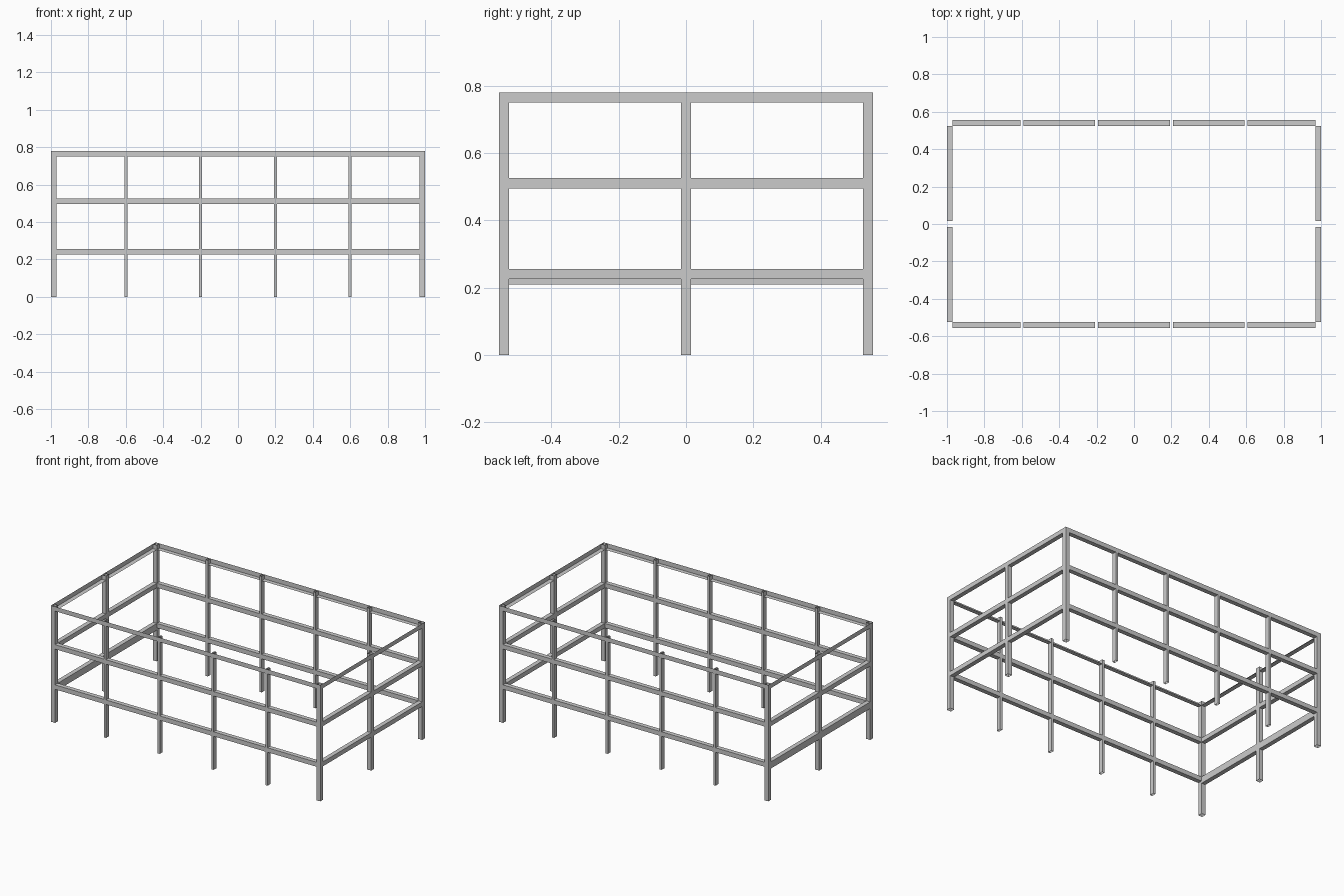
import bpy

if "Cube" in bpy.data.objects:
    bpy.data.objects.remove(bpy.data.objects["Cube"])

X, Y, T, H = 1.0, 0.555, 0.03, 0.78   # half length, half width, bar size, height
W = 0.016                             # width of the slim posts


def mesh(name, verts, faces):
    me = bpy.data.meshes.new(name)
    me.from_pydata(verts, [], faces)
    ob = bpy.data.objects.new(name, me)
    bpy.context.collection.objects.link(ob)
    return ob


BOTTOM, TOP = (0, 3, 2, 1), (4, 5, 6, 7)
FRONT, RIGHT, BACK, LEFT = (0, 1, 5, 4), (1, 2, 6, 5), (2, 3, 7, 6), (3, 0, 4, 7)


def bar(name, x, y, z, faces):
    """Bar between (min, max) ranges, made of the chosen sheet faces."""
    verts = [(a, b, c) for c in z for a, b in
             ((x[0], y[0]), (x[1], y[0]), (x[1], y[1]), (x[0], y[1]))]
    return mesh(name, verts, faces)


def span(c, w):
    return (c - w / 2, c + w / 2)


TUBE = [FRONT, RIGHT, BACK, LEFT]
post_x = [-X + T / 2, -0.6, -0.2, 0.2, 0.6, X - T / 2]
post_w = [T, W, W, W, W, T]
post_y = [-Y + T / 2, 0, Y - T / 2]

# Upright posts, open at the ends
for side, y in (("front", post_y[0]), ("back", post_y[2])):
    for i, (x, w) in enumerate(zip(post_x, post_w)):
        bar(f"{side}_post_{i + 1}", span(x, w), span(y, T), (0, H), TUBE)
for side, x in (("left", post_x[0]), ("right", post_x[-1])):
    bar(f"{side}_middle_post", span(x, T), span(0, T), (0, H), TUBE)

# Rails between posts: closed section below, angle section (outer + bottom) on top
for level, z0 in (("lower", 0.225), ("middle", 0.495), ("top", 0.75)):
    top = level == "top"
    z = (z0, z0 + T)
    for side, y, outer in (("front", post_y[0], FRONT), ("back", post_y[2], BACK)):
        faces = [outer, BOTTOM] if top else [FRONT, BACK, TOP, BOTTOM]
        for i in range(5):
            x = (post_x[i] + post_w[i] / 2, post_x[i + 1] - post_w[i + 1] / 2)
            bar(f"{level}_{side}_rail_{i + 1}", x, span(y, T), z, faces)
    for side, x, outer in (("left", post_x[0], LEFT), ("right", post_x[-1], RIGHT)):
        faces = [outer, BOTTOM] if top else [LEFT, RIGHT, TOP, BOTTOM]
        # the lower left rail is deeper than the others
        zz = (0.21, z[1]) if (level, side) == ("lower", "left") else z
        for i in range(2):
            y = (post_y[i] + T / 2, post_y[i + 1] - T / 2)
            bar(f"{level}_{side}_rail_{i + 1}", span(x, T), y, zz, faces)
